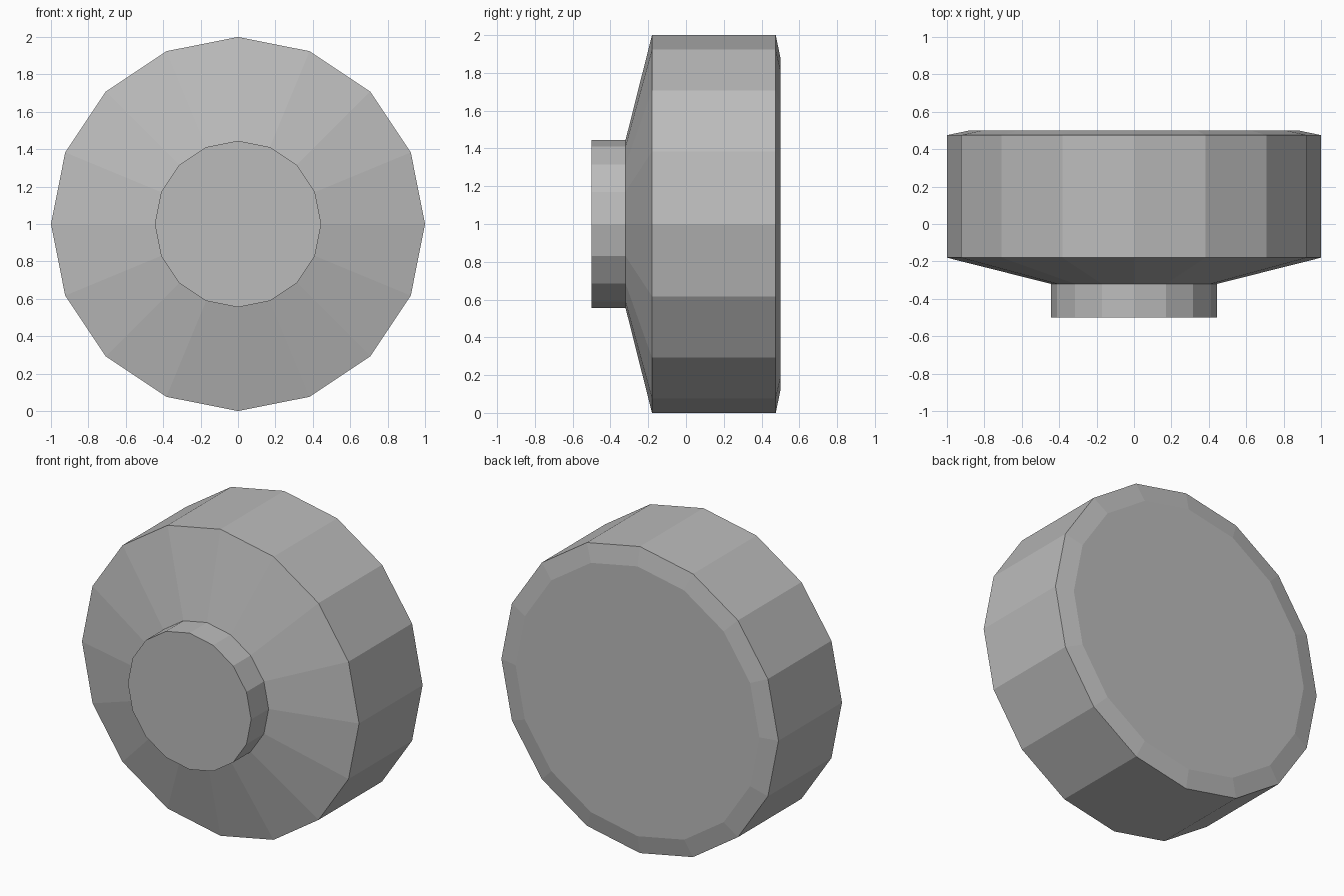
import bpy
import bmesh
from math import cos, sin, tau

SIDES = 16
CENTRE_Z = 1.0

cube = bpy.data.objects.get("Cube")
if cube:
    bpy.data.objects.remove(cube, do_unlink=True)

grey = bpy.data.materials.new("mid grey")
grey.use_nodes = True
colour = (0.5, 0.5, 0.5, 1)
grey.diffuse_color = colour
grey.node_tree.nodes["Principled BSDF"].inputs["Base Color"].default_value = colour


def turned_part(name, profile):
    """Sweep (radius, y) points around the y axis, capping both ends."""
    bm = bmesh.new()
    angles = [tau * i / SIDES for i in range(SIDES)]
    rings = [[bm.verts.new((r * cos(a), y, CENTRE_Z + r * sin(a))) for a in angles]
             for r, y in profile]
    for near, far in zip(rings, rings[1:]):
        for i in range(SIDES):
            j = (i + 1) % SIDES
            bm.faces.new((near[i], near[j], far[j], far[i]))
    bm.faces.new(rings[0])
    bm.faces.new(rings[-1])
    bmesh.ops.recalc_face_normals(bm, faces=bm.faces)
    mesh = bpy.data.meshes.new(name)
    bm.to_mesh(mesh)
    bm.free()
    mesh.materials.append(grey)
    obj = bpy.data.objects.new(name, mesh)
    bpy.context.collection.objects.link(obj)
    return obj


# Front boss, sloped shoulder, straight drum and chamfered back in one solid
turned_part("knob_body", [
    (0.445, -0.5),
    (0.445, -0.32),
    (1.0, -0.18),
    (1.0, 0.475),
    (0.88, 0.5),
])
